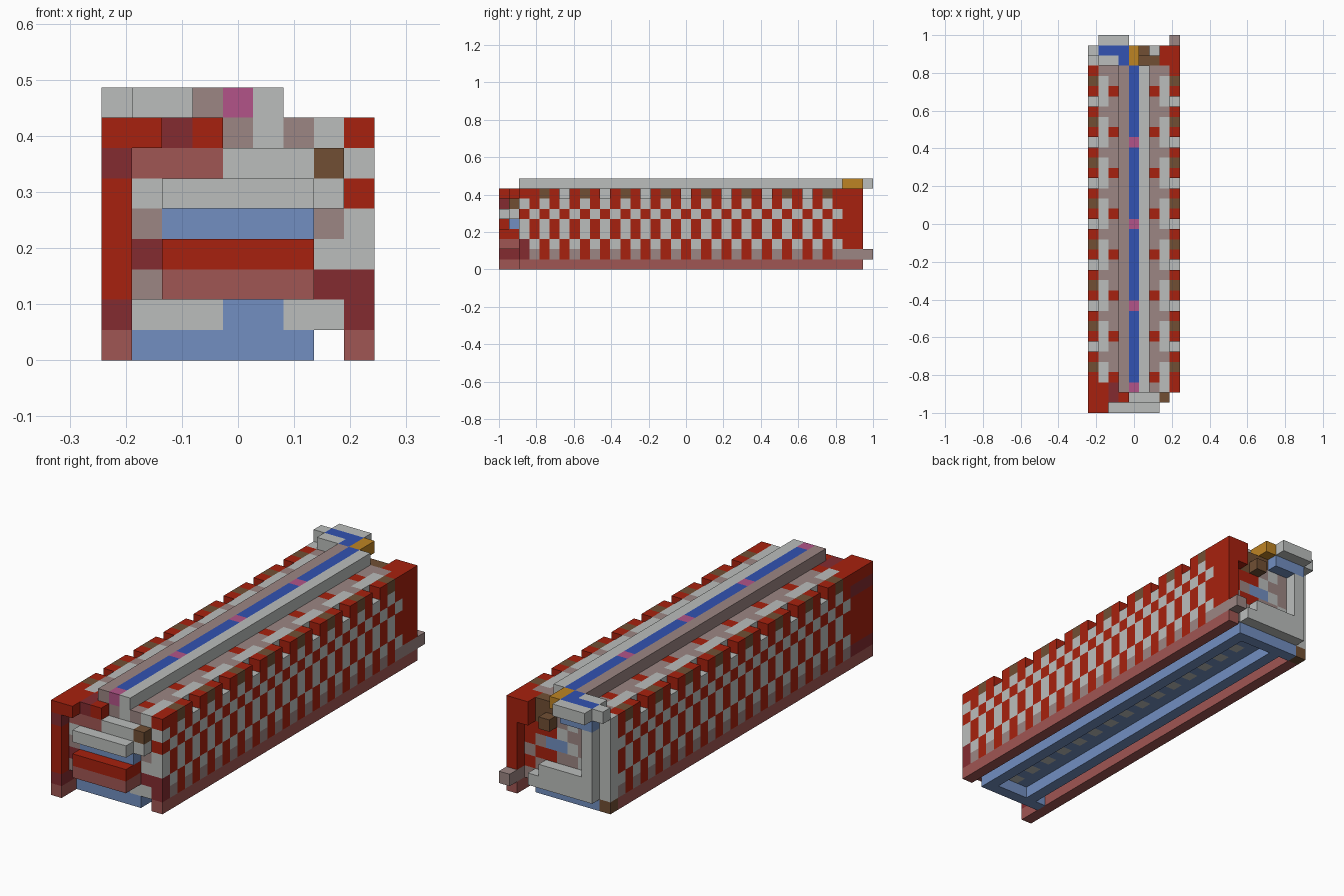
import bpy, bmesh

cube = bpy.data.objects.get("Cube")
if cube:
    bpy.data.objects.remove(cube, do_unlink=True)

NX, NY = 9, 37
U = 2 / NY


def srgb(r, g, b):
    return tuple((c / 255 / 12.92) if c < 11 else ((c / 255 + 0.055) / 1.055) ** 2.4
                 for c in (r, g, b)) + (1.0,)


# Letter code -> flat colour
PALETTE = {
    "G": ("light_grey", srgb(187, 190, 188)),
    "R": ("bright_red", srgb(167, 33, 14)),
    "M": ("maroon", srgb(132, 43, 48)),
    "D": ("dull_red", srgb(160, 86, 83)),
    "S": ("steel_blue", srgb(114, 143, 193)),
    "L": ("deep_blue", srgb(50, 82, 178)),
    "V": ("mauve", srgb(156, 134, 131)),
    "B": ("brown", srgb(113, 79, 52)),
    "P": ("pink", srgb(178, 84, 136)),
    "O": ("orange", srgb(190, 132, 36)),
}
materials = {}
for code, (name, colour) in PALETTE.items():
    m = bpy.data.materials.new(name)
    m.use_nodes = True
    m.diffuse_color = colour
    m.node_tree.nodes["Principled BSDF"].inputs["Base Color"].default_value = colour
    materials[code] = m

parts = {}      # part name -> {cell: colour code}
taken = set()


def put(part, i, j, k, code):
    if code != "." and (i, j, k) not in taken:
        taken.add((i, j, k))
        parts.setdefault(part, {})[(i, j, k)] = code


def run(part, i, j0, j1, k, code):
    for j in range(j0, j1 + 1):
        put(part, i, j, k, code(j) if callable(code) else code)


# Ends: colour rows from top to bottom, with the outermost cell of each column
FRONT = ["RRMRVGVGR", "MDDDGGGBG", "RGGGGGGGR", "RVSSSSSVG",
         "RMRRRRRGG", "RVDDDDDMM", "MGGGSSGGM", "DSSSSSS.D"]
FRONT_START = ["001122222", "011111112", "010000012", "011111122",
               "010000022", "010000022", "022222222", "022222222"]
BACK = ["GSSSBBBRR", "GGVGVBBRR", "GGVVGRRRR", "GGVGSSVRR",
        "GGGVVRRVR", "GGGGGGVRR", "GGGGGGGVV", "BSSSSSS.D"]
BACK_DEPTH = ["122211122", "121112122", "121111112", "121111112",
              "121111112", "122222112", "122222213", "111111102"]
for row in range(8):
    k = 7 - row
    for i in range(NX):
        run("front_end", i, int(FRONT_START[row][i]), 2, k, FRONT[row][i])
        run("back_end", i, 34, 33 + int(BACK_DEPTH[row][i]), k, BACK[row][i])

# Side walls: zigzag red bands on grey, with a notched top edge
ODD_RED = {7, 6, 4, 3}


def wall_code(j, k):
    if k == 0:
        return "D"
    if (j % 2 == 1) == (k in ODD_RED):
        return "R"
    if k == 7:
        return "B" if j % 4 == 0 else "."
    return "V" if k == 1 else "G"


for name, i in (("right_wall", 0), ("left_wall", 8)):
    for k in range(8):
        run(name, i, 3, 33, k, lambda j: wall_code(j, k))

# Roof: grey eaves, mauve inner strips with red studs
for i in (1, 7):
    run("roof", i, 3, 33, 7, lambda j: "V" if j % 4 == 1 else "G")
for i in (2, 6):
    run("roof", i, 3, 33, 7, lambda j: "R" if j % 4 == 3 else "V")
for i, code in ((3, "V"), (4, "V"), (5, "G")):
    run("roof", i, 3, 33, 7, code)

# Ridge: mauve, blue and grey strips with pink markers
run("ridge", 3, 2, 33, 8, "V")
run("ridge", 4, 2, 33, 8, lambda j: "P" if j % 8 == 2 else "L")
run("ridge", 5, 2, 33, 8, "G")

# Hook at the back of the ridge
for i in (1, 2, 3):
    put("ridge_hook", i, 36, 8, "G")
    put("ridge_hook", i, 35, 8, "L")
    put("ridge_hook", i, 34, 8, "L" if i == 3 else "G")
put("ridge_hook", 0, 35, 8, "G")
run("ridge_hook", 4, 34, 35, 8, "O")

# Floor with a toothed centre strip, and two rails below it
for i in range(1, 8):
    run("floor", i, 3, 33, 1,
        lambda j: "G" if i in (4, 5) and (j + i) % 2 else "S")
for i in (2, 6):
    run("bottom_rails", i, 3, 33, 0, "S")

# Corner offsets of the six faces of a cell, by outward direction
FACES = {
    (1, 0, 0): ((1, 0, 0), (1, 1, 0), (1, 1, 1), (1, 0, 1)),
    (-1, 0, 0): ((0, 0, 0), (0, 0, 1), (0, 1, 1), (0, 1, 0)),
    (0, 1, 0): ((0, 1, 0), (0, 1, 1), (1, 1, 1), (1, 1, 0)),
    (0, -1, 0): ((0, 0, 0), (1, 0, 0), (1, 0, 1), (0, 0, 1)),
    (0, 0, 1): ((0, 0, 1), (1, 0, 1), (1, 1, 1), (0, 1, 1)),
    (0, 0, -1): ((0, 0, 0), (0, 1, 0), (1, 1, 0), (1, 0, 0)),
}


def build(name, cells):
    """Make one object from the exposed faces of its cells."""
    codes = sorted(set(cells.values()))
    bm = bmesh.new()
    verts = {}
    for (i, j, k), code in cells.items():
        for (dx, dy, dz), corners in FACES.items():
            if (i + dx, j + dy, k + dz) in taken:
                continue
            quad = []
            for a, b, c in corners:
                p = (i + a, j + b, k + c)
                if p not in verts:
                    verts[p] = bm.verts.new(((p[0] - NX / 2) * U,
                                             (p[1] - NY / 2) * U, p[2] * U))
                quad.append(verts[p])
            bm.faces.new(quad).material_index = codes.index(code)
    mesh = bpy.data.meshes.new(name)
    bm.to_mesh(mesh)
    bm.free()
    for code in codes:
        mesh.materials.append(materials[code])
    bpy.context.scene.collection.objects.link(bpy.data.objects.new(name, mesh))


for name, cells in parts.items():
    build(name, cells)
